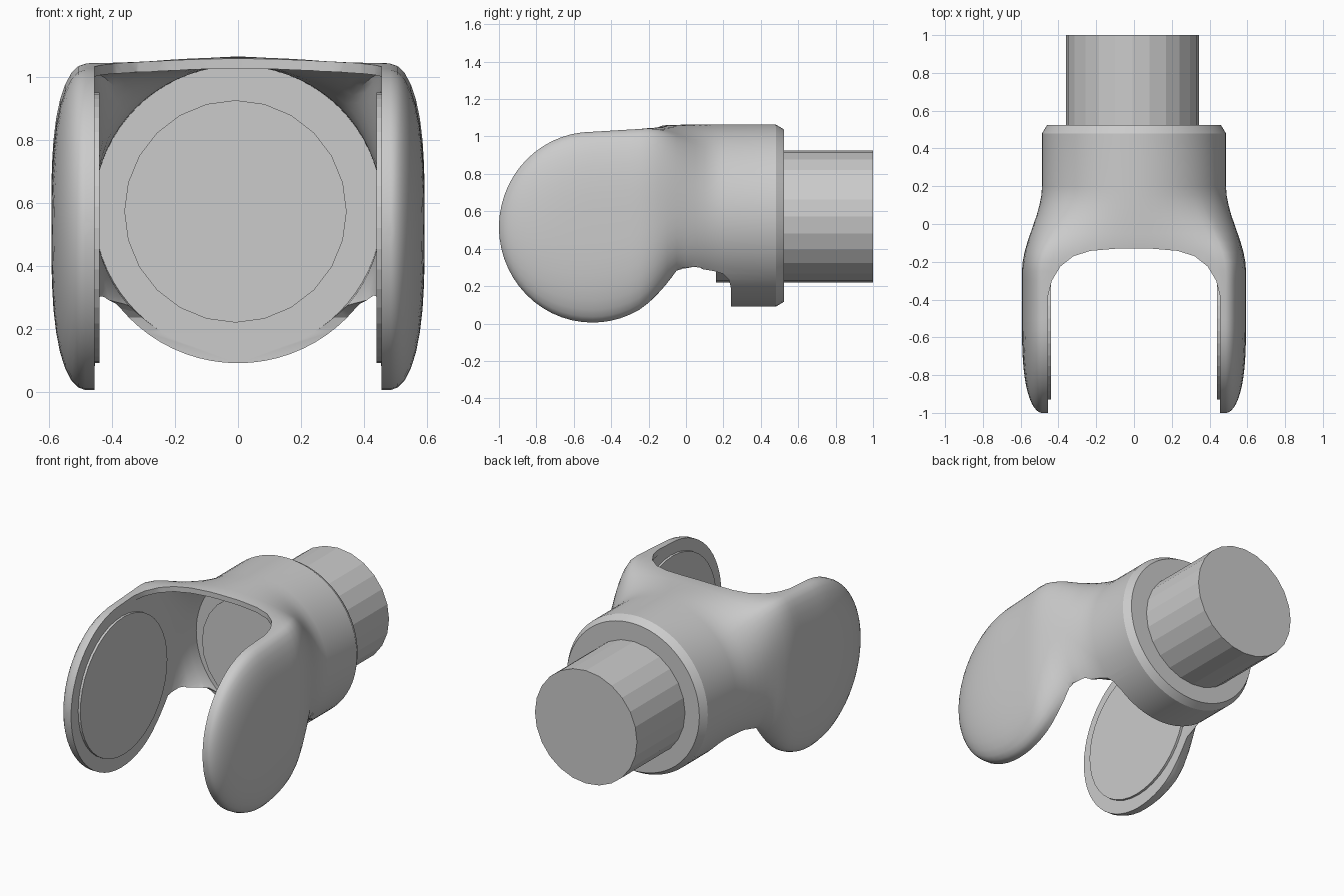
import bpy, bmesh
from math import sin, cos, pi, sqrt, radians
from mathutils import Matrix

if "Cube" in bpy.data.objects:
    bpy.data.objects.remove(bpy.data.objects["Cube"])

N = 72                      # points around each lofted section
CZ, R = 0.577, 0.487        # neck axis height and radius


def new_object(name, bm):
    bmesh.ops.recalc_face_normals(bm, faces=bm.faces)
    me = bpy.data.meshes.new(name)
    bm.to_mesh(me)
    bm.free()
    ob = bpy.data.objects.new(name, me)
    bpy.context.collection.objects.link(ob)
    return ob


def loft(name, rings):
    bm = bmesh.new()
    vs = [[bm.verts.new(p) for p in ring] for ring in rings]
    n = len(vs[0])
    for a, b in zip(vs, vs[1:]):
        for i in range(n):
            bm.faces.new((a[i], a[(i + 1) % n], b[(i + 1) % n], b[i]))
    bm.faces.new(vs[0])
    bm.faces.new(vs[-1])
    return new_object(name, bm)


def cylinder(name, radius, depth, loc, axis, sides):
    bm = bmesh.new()
    rot = Matrix.Rotation(pi / 2, 4, 'Y' if axis == 'X' else 'X')
    bmesh.ops.create_cone(bm, cap_ends=True, segments=sides, radius1=radius,
                          radius2=radius, depth=depth,
                          matrix=Matrix.Translation(loc) @ rot)
    return new_object(name, bm)


def cut(ob, cutter):
    m = ob.modifiers.new("cut", 'BOOLEAN')
    m.operation, m.solver, m.object = 'DIFFERENCE', 'EXACT', cutter
    bpy.context.view_layer.objects.active = ob
    bpy.ops.object.modifier_apply(modifier=m.name)
    bpy.data.objects.remove(cutter)


def lerp_table(table, y):
    for (a, u), (b, v) in zip(table, table[1:]):
        if y <= b:
            return u + (v - u) * max(0, y - a) / (b - a)
    return table[-1][1]


def smooth(a, b, y):
    t = min(1, max(0, (y - a) / (b - a)))
    return t * t * (3 - 2 * t)


def section(y, base, bulge, zt, zb, radius):
    """Slice that blends from a wide pair of bulged sides to a round neck."""
    k = smooth(-0.25, 0.2, y)
    ry = min(1, max(0, (-0.5 - y) / 0.5))
    mid, h = (zt + zb) / 2, (zt - zb) / 2
    pts = []
    for i in range(N):
        a = 2 * pi * i / N
        c, s = cos(a), sin(a)
        if abs(s) <= sin(pi / 4) + 1e-6:
            t = max(-1, min(1, sin(2 * math_asin(s))))
            r = sqrt(ry * ry + (1 - ry * ry) * t * t)
            x = base + bulge * sqrt(max(0, 1 - r ** 3))
            x, z = (x if c > 0 else -x), mid + h * t
        else:
            x, z = base * c / cos(pi / 4), mid + (h if s > 0 else -h)
        pts.append((x + (radius * c - x) * k, y,
                    z + (CZ + radius * s - z) * k))
    return pts


def math_asin(s):
    from math import asin
    return asin(max(-1, min(1, s)))


TOP = [(-0.5, 1.025), (-0.25, 1.04), (-0.1, 1.06), (0.1, 1.064)]


def outer(y):
    if y < -0.5:
        h = 0.51 * sqrt(max(0, 1 - ((y + 0.5) / 0.5) ** 2))
        zt, zb = 0.515 + h, 0.515 - h
    else:
        u = min(0.9, (y + 0.5) / 0.5)
        zt, zb = lerp_table(TOP, y), 0.515 - 0.51 * sqrt(1 - u * u)
    return section(y, 0.485, 0.108, zt, zb, 0.46 if y > 0.5 else R)


# Yoke: outer skin from the rounded arm ends back to the chamfered collar
ys = [-0.5 - 0.4995 * cos(pi / 2 * j / 14) for j in range(14)]
ys += [-0.5 + 0.05 * j for j in range(15)] + [0.48, 0.525]
yoke = loft("yoke", [outer(y) for y in ys])

# Hollow inside the neck, closed by the collar wall
cut(yoke, loft("hollow_cutter", [
    section(y, 0.455, 0.0, lerp_table(TOP, y) - 0.032, -0.2, 0.457)
    for y in [-0.45 + 0.069 * j for j in range(11)]]))

# Slot between the arms, curved where it meets the neck
half = [(0.455, -1.2), (0.455, -0.38), (0.435, -0.3), (0.39, -0.225),
        (0.32, -0.17), (0.23, -0.142), (0.1, -0.131)]
plan = half + [(-x, y) for x, y in reversed(half)]
cut(yoke, loft("slot_cutter", [[(x, y, z) for x, y in plan]
                               for z in (-0.5, 1.5)]))

# Open underside of the neck
side = [(-0.06, 0.2), (-0.05, 0.275), (-0.02, 0.297), (0.03, 0.3),
        (0.15, 0.28), (0.2, 0.265), (0.23, 0.235), (0.24, 0.19),
        (0.24, -0.3), (-0.06, -0.3)]
cut(yoke, loft("underside_cutter", [[(x, y, z) for y, z in side]
                                    for x in (-0.8, 0.8)]))

bpy.ops.object.select_all(action='DESELECT')
yoke.select_set(True)
bpy.context.view_layer.objects.active = yoke
bpy.ops.object.shade_smooth_by_angle(angle=radians(30))

# Raised pads on the inner faces of both arms
for sx, label in ((-1, "left"), (1, "right")):
    cylinder(label + "_pad", 0.43, 0.04, (sx * 0.46, -0.5, 0.52), 'X', 40)

# Round shaft through the collar
cylinder("shaft", 0.353, 0.84, (-0.008, 0.58, 0.572), 'Y', 24)
